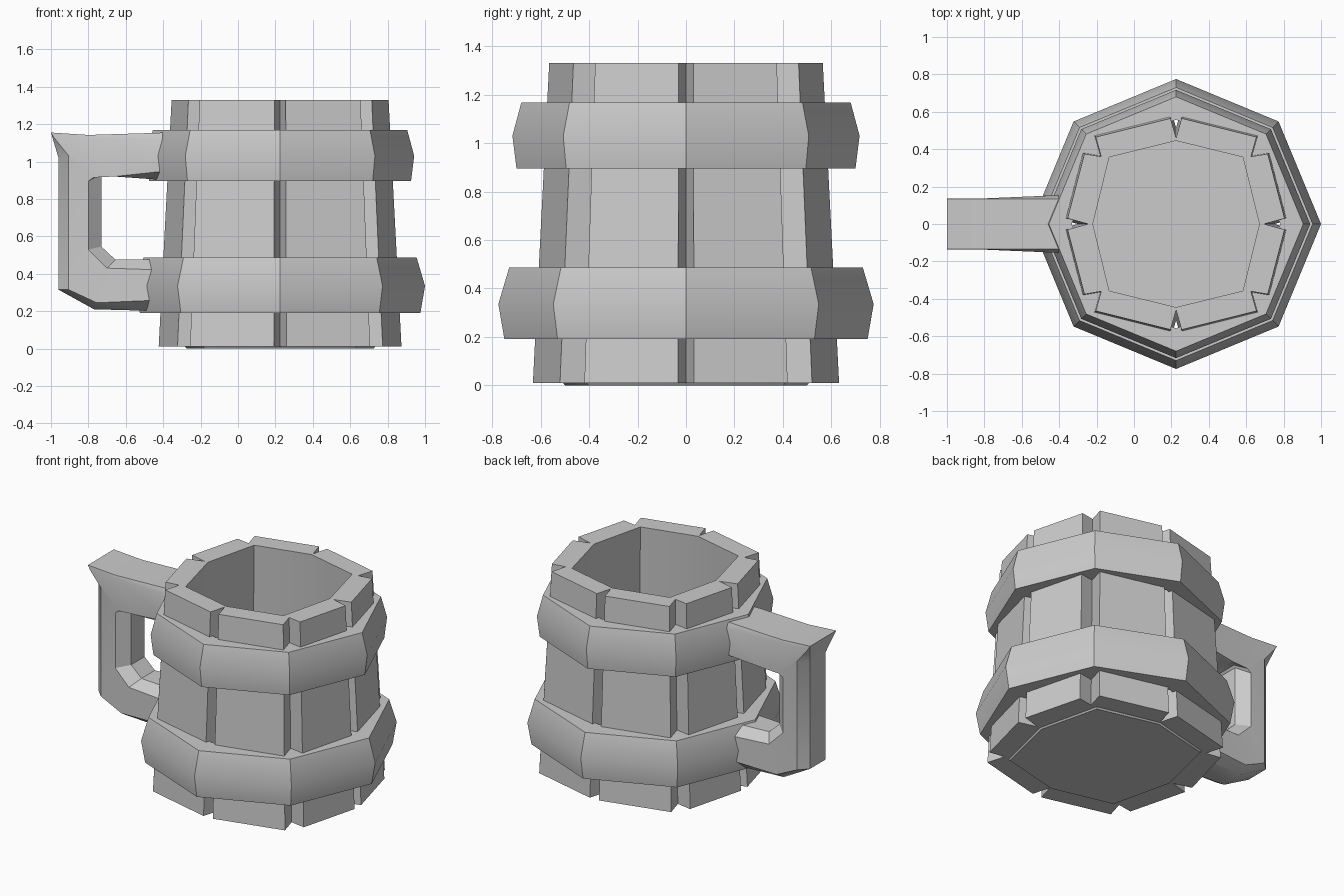
import bpy, bmesh, math

cube = bpy.data.objects.get("Cube")
if cube:
    bpy.data.objects.remove(cube, do_unlink=True)

CX = 0.225      # axis of the mug
TOP = 1.33      # rim height

grey = bpy.data.materials.new("light_grey")
grey.use_nodes = True
grey.diffuse_color = (0.6, 0.6, 0.6, 1)
grey.node_tree.nodes["Principled BSDF"].inputs["Base Color"].default_value = (0.6, 0.6, 0.6, 1)


def finish(name, bm):
    bmesh.ops.recalc_face_normals(bm, faces=bm.faces)
    mesh = bpy.data.meshes.new(name)
    bm.to_mesh(mesh)
    bm.free()
    mesh.materials.append(grey)
    obj = bpy.data.objects.new(name, mesh)
    bpy.context.collection.objects.link(obj)
    bpy.ops.object.select_all(action="DESELECT")
    obj.select_set(True)
    bpy.context.view_layer.objects.active = obj
    bpy.ops.object.shade_smooth_by_angle(angle=math.radians(30))
    return obj


def loop(bm, points, z, scale=1.0):
    return [bm.verts.new((CX + x * scale, y * scale, z)) for x, y in points]


def skin(bm, a, b):
    """Join two closed loops with quads."""
    n = len(a)
    for i in range(n):
        j = (i + 1) % n
        bm.faces.new((a[i], a[j], b[j], b[i]))


def octagon(r, diagonal=None):
    """Eight points; the diagonal ones may have their own radius."""
    radii = (r, diagonal or r)
    return [(radii[i % 2] * math.cos(i * math.pi / 4),
             radii[i % 2] * math.sin(i * math.pi / 4)) for i in range(8)]


def taper(z):
    return 1.12 - 0.12 * z / TOP


# Staved body: quarter outline with V grooves, mirrored round the axis
quarter = [(0.47, 0), (0.58, 0.03), (0.49, 0.375), (0.40, 0.36),
           (0.43, 0.465), (0.03, 0.565), (0, 0.46)]
half = quarter + [(-x, y) for x, y in reversed(quarter[:-1])]
outline = half + [(x, -y) for x, y in reversed(half[1:-1])]
cavity = octagon(0.445, 0.505)

bm = bmesh.new()
outer_low = loop(bm, outline, 0.01, taper(0.01))
outer_top = loop(bm, outline, TOP)
inner_top = loop(bm, cavity, TOP)
inner_low = loop(bm, cavity, 0.1, taper(0.1))
skin(bm, outer_low, outer_top)
skin(bm, inner_top, inner_low)
bm.faces.new(inner_low)
bm.faces.new(outer_low)
for i in range(8):
    j = (i + 1) % 8
    rim = [outer_top[(3 * i + k) % 24] for k in range(4)]
    bm.faces.new(rim + [inner_top[j], inner_top[i]])
finish("staved_body", bm)

# Shallow base plate
bm = bmesh.new()
low = loop(bm, octagon(0.5, 0.57), 0)
high = loop(bm, octagon(0.51, 0.58), 0.012)
skin(bm, low, high)
bm.faces.new(low)
bm.faces.new(high)
finish("base_plate", bm)

# Bulging hoops: (radius, height) rings from bottom to top
hoops = {
    "lower_hoop": [(0.75, 0.19), (0.775, 0.335), (0.73, 0.487)],
    "upper_hoop": [(0.70, 0.895), (0.717, 1.03), (0.68, 1.168)],
}
for name, profile in hoops.items():
    bm = bmesh.new()
    z0, z1 = profile[0][1], profile[-1][1]
    rings = [(0.55 * taper(z0), z0)] + profile + [(0.55 * taper(z1), z1)]
    loops = [loop(bm, octagon(r), z) for r, z in rings]
    for i in range(len(loops)):
        skin(bm, loops[i], loops[(i + 1) % len(loops)])
    finish(name, bm)

# Handle: stations of (outer, side outer, side inner, inner) points in x, z
# followed by half widths of the outer edge, sides and inner edge
stations = [
    [(-0.40, 0.20), (-0.40, 0.26), (-0.40, 0.42), (-0.40, 0.475), 0.09, 0.155, 0.09],
    [(-0.77, 0.21), (-0.755, 0.245), (-0.70, 0.43), (-0.655, 0.475), 0.08, 0.137, 0.07],
    [(-0.96, 0.315), (-0.905, 0.315), (-0.80, 0.53), (-0.73, 0.545), 0.08, 0.135, 0.07],
    [(-0.96, 1.02), (-0.905, 1.03), (-0.80, 0.895), (-0.73, 0.935), 0.08, 0.135, 0.07],
    [(-1.0, 1.155), (-0.985, 1.13), (-0.77, 0.915), (-0.72, 0.95), 0.135, 0.137, 0.07],
    [(-0.80, 1.142), (-0.80, 1.125), (-0.66, 0.92), (-0.66, 0.94), 0.135, 0.137, 0.08],
    [(-0.38, 1.155), (-0.38, 1.12), (-0.38, 0.95), (-0.38, 0.90), 0.135, 0.155, 0.09],
]
bm = bmesh.new()
sections = []
for out, side_out, side_in, inn, wo, ws, wi in stations:
    front = [(out, wo), (side_out, ws), (side_in, ws), (inn, wi)]
    ring = [(p, -w) for p, w in front] + [(p, w) for p, w in reversed(front)]
    sections.append([bm.verts.new((p[0], w, p[1])) for p, w in ring])
for a, b in zip(sections, sections[1:]):
    skin(bm, a, b)
bm.faces.new(sections[0])
bm.faces.new(sections[-1])
finish("handle", bm)
